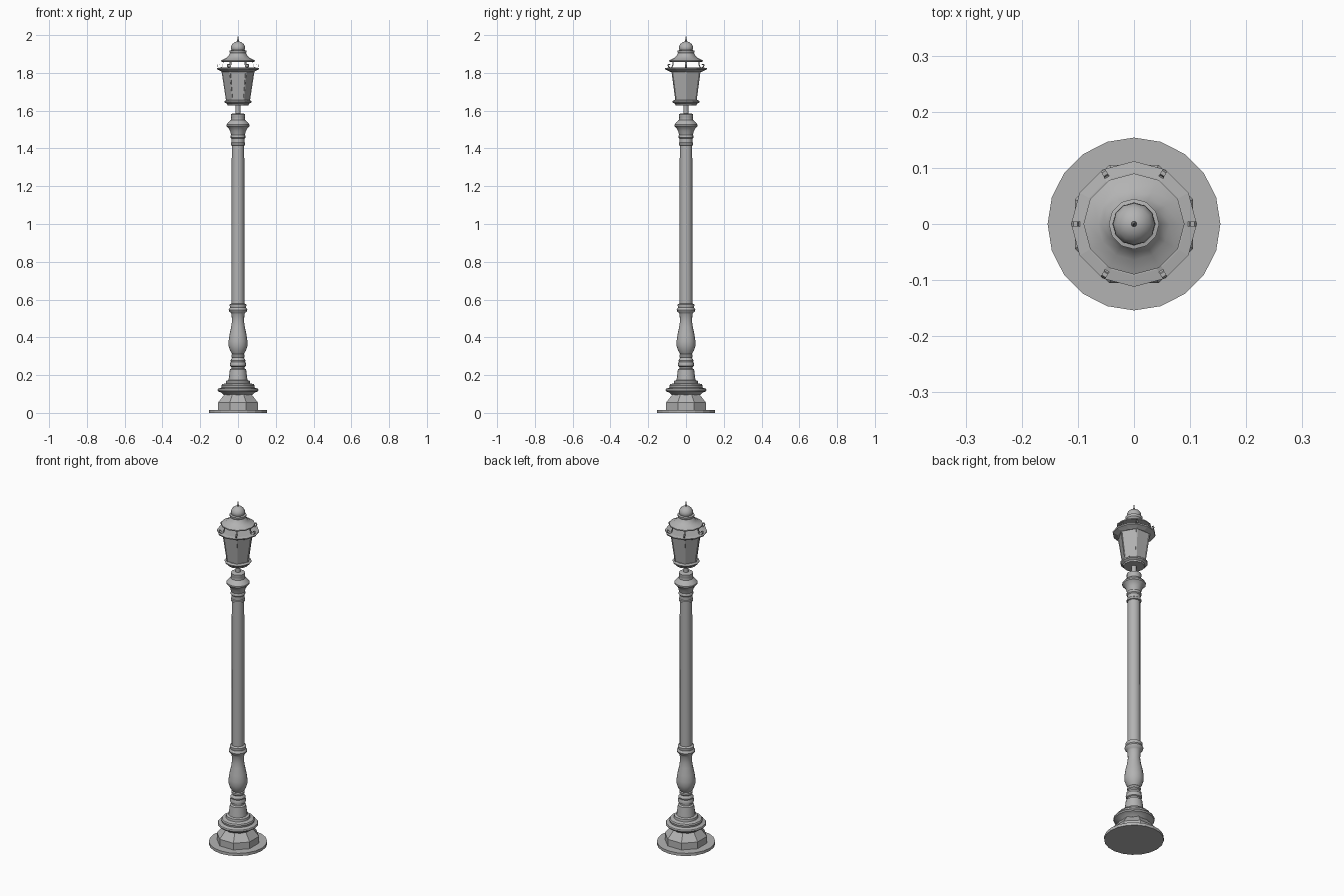
import bpy, bmesh, math
from math import pi, cos, sin

# Dark grey painted iron, shared by every part
iron = bpy.data.materials.new("dark_iron")
iron.diffuse_color = (.45, .45, .45, 1)


def add_object(name, bm, smooth=None):
    bmesh.ops.recalc_face_normals(bm, faces=bm.faces)
    me = bpy.data.meshes.new(name)
    bm.to_mesh(me)
    bm.free()
    me.materials.append(iron)
    ob = bpy.data.objects.new(name, me)
    bpy.context.collection.objects.link(ob)
    if smooth:
        bpy.ops.object.select_all(action='DESELECT')
        bpy.context.view_layer.objects.active = ob
        ob.select_set(True)
        bpy.ops.object.shade_smooth_by_angle(angle=math.radians(smooth))
    return ob


def lathe(name, profile, sides, turn=0.0, smooth=None):
    """Revolve (radius, height) points around z and cap both ends."""
    bm = bmesh.new()
    rings = [[bm.verts.new((r * cos(turn + 2 * pi * i / sides),
                            r * sin(turn + 2 * pi * i / sides), z))
              for i in range(sides)] for r, z in profile]
    for a, b in zip(rings, rings[1:]):
        for i in range(sides):
            j = (i + 1) % sides
            bm.faces.new((a[i], a[j], b[j], b[i]))
    bm.faces.new(rings[0][::-1])
    bm.faces.new(rings[-1])
    return add_object(name, bm, smooth)


# Ground plate and octagonal plinth
lathe("ground_plate", [(.154, 0), (.154, .016)], 20)
lathe("plinth", [(.114, .014), (.114, .055), (.080, .095), (.075, .11)], 8, pi / 8)

# Stepped foot mouldings
lathe("foot_mouldings", [(.075, .095), (.09, .108), (.105, .114), (.108, .121),
                         (.105, .128), (.086, .134), (.088, .145), (.084, .152),
                         (.064, .157), (.062, .170), (.05, .174), (.043, .23),
                         (.034, .235), (.034, .243), (.041, .247), (.043, .26),
                         (.038, .27), (.040, .278), (.034, .287), (.030, .295)],
      16, smooth=35)

# Turned baluster and its collar
lathe("baluster", [(.030, .29), (.035, .297), (.035, .307), (.031, .312),
                   (.042, .33), (.050, .355), (.050, .38), (.045, .415),
                   (.036, .455), (.032, .485), (.034, .522), (.038, .53),
                   (.047, .538), (.049, .546), (.046, .553), (.042, .558),
                   (.044, .566), (.044, .574), (.034, .580)], 16, smooth=35)

# Long shaft
lathe("shaft", [(.034, .575), (.033, 1.425)], 12, smooth=35)

# Capital
lathe("capital", [(.032, 1.415), (.038, 1.418), (.038, 1.428), (.034, 1.432),
                  (.034, 1.452), (.039, 1.457), (.039, 1.466), (.036, 1.472),
                  (.042, 1.493), (.050, 1.508), (.061, 1.518), (.061, 1.526),
                  (.050, 1.540), (.038, 1.550), (.036, 1.562), (.038, 1.567),
                  (.038, 1.581), (.030, 1.585)], 16, smooth=35)
lathe("lantern_stem", [(.013, 1.58), (.013, 1.635)], 12, smooth=35)

# Lantern: bottom tray, hexagonal glass body, corner bars
lathe("lantern_tray", [(.055, 1.628), (.058, 1.636), (.070, 1.643),
                       (.072, 1.650), (.062, 1.657)], 12)
lathe("lantern_glass", [(.062, 1.65), (.087, 1.82)], 6)
bm = bmesh.new()
for k in range(6):
    c, s = cos(k * pi / 3), sin(k * pi / 3)
    ends = []
    for r, z in ((.062, 1.65), (.088, 1.82)):
        ends.append([bm.verts.new(((r + u) * c - v * s, (r + u) * s + v * c, z))
                     for u, v in ((-.006, -.003), (.001, -.003), (.001, .003), (-.006, .003))])
    for i in range(4):
        j = (i + 1) % 4
        bm.faces.new((ends[0][i], ends[0][j], ends[1][j], ends[1][i]))
    bm.faces.new(ends[0][::-1])
    bm.faces.new(ends[1])
add_object("lantern_corner_bars", bm)
lathe("lantern_rim", [(.085, 1.806), (.095, 1.811), (.110, 1.818), (.112, 1.825),
                      (.092, 1.828)], 12)

# Six curled brackets that carry the roof over the open gap
path = [(.078, 1.867), (.080, 1.842), (.086, 1.830), (.096, 1.827), (.106, 1.832),
        (.110, 1.840), (.107, 1.847), (.101, 1.847), (.099, 1.841)]
bm = bmesh.new()
for k in range(6):
    c, s = cos(k * pi / 3), sin(k * pi / 3)
    rows = [[bm.verts.new((r * c - v * s, r * s + v * c, z)) for v in (-.0045, .0045)]
            for r, z in path]
    for a, b in zip(rows, rows[1:]):
        bm.faces.new((a[0], a[1], b[1], b[0]))
ob = add_object("roof_brackets", bm)
mod = ob.modifiers.new("thickness", 'SOLIDIFY')
mod.thickness = .002
mod.offset = 0

# Bell roof, dome and spike
lathe("roof", [(.080, 1.858), (.090, 1.860), (.090, 1.866), (.083, 1.869),
               (.064, 1.878), (.050, 1.890), (.042, 1.905), (.045, 1.910),
               (.045, 1.918), (.034, 1.921)], 12, smooth=35)
lathe("roof_dome", [(.033, 1.918), (.038, 1.928), (.037, 1.940), (.030, 1.953),
                    (.018, 1.962), (.006, 1.966)], 12, smooth=40)
lathe("finial_spike", [(.004, 1.962), (.005, 1.972), (.003, 1.98), (.0005, 2.0)], 8)
